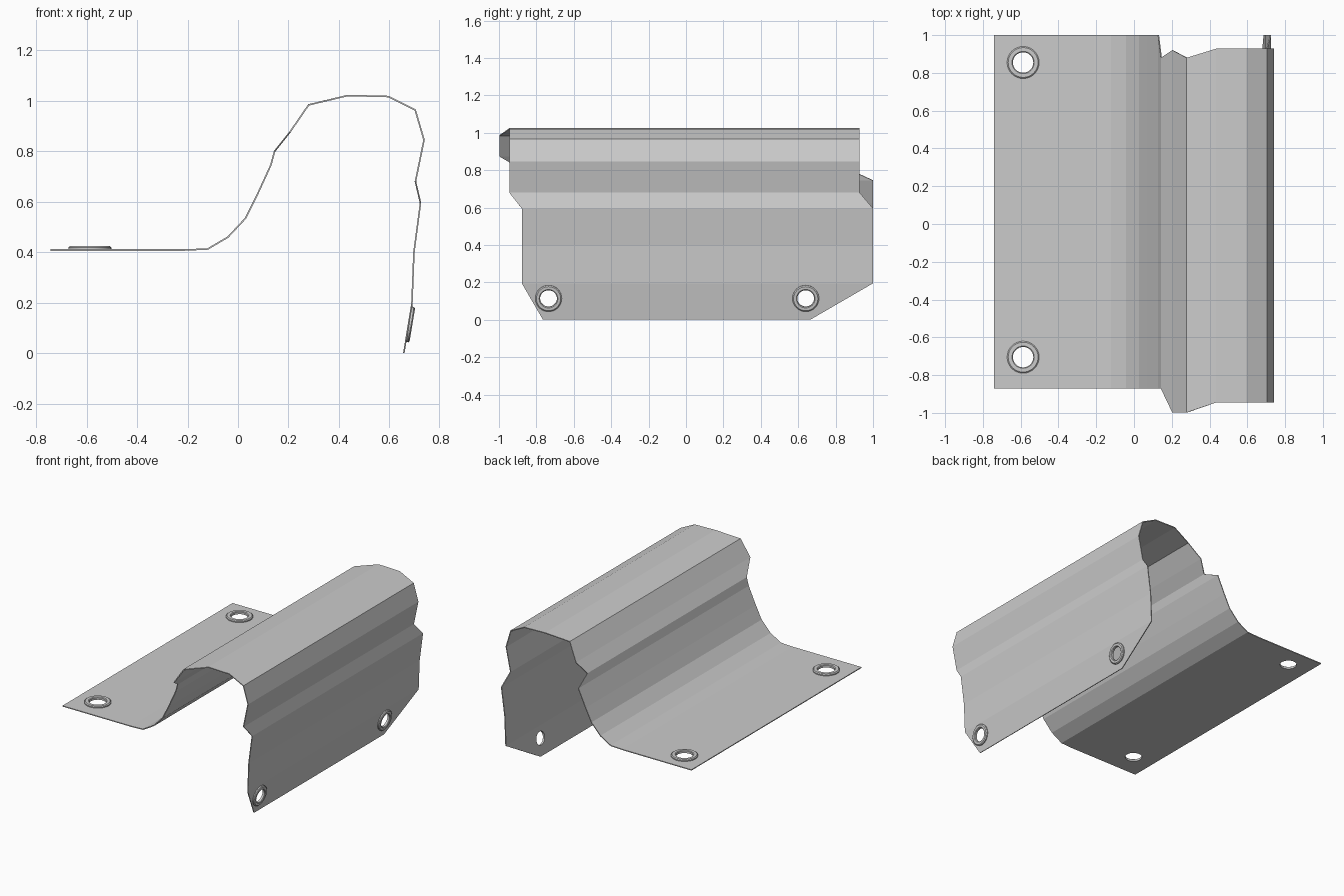
import bpy, bmesh, math
from mathutils import Vector

if "Cube" in bpy.data.objects:
    bpy.data.objects.remove(bpy.data.objects["Cube"])

# sheet profile: x, z, front edge y, back edge y
PROFILE = [
    (-.742, .409, -.872, 1), (-.21, .409, -.872, 1), (-.12, .413, -.872, 1),
    (-.04, .46, -.872, 1), (.03, .535, -.872, 1), (.075, .625, -.872, 1),
    (.13, .745, -.872, 1), (.145, .80, -.872, .88), (.205, .875, -.998, .92),
    (.28, .984, -.998, .88), (.435, 1.021, -.945, .928), (.595, 1.017, -.945, .928),
    (.702, .964, -.945, .928), (.737, .845, -.945, .928), (.703, .68, -.945, .928),
    (.723, .595, -.878, 1), (.697, .40, -.878, 1), (.689, .195, -.878, 1),
    (.657, .001, -.765, .665)]


def new_object(name, bm):
    mesh = bpy.data.meshes.new(name)
    bmesh.ops.recalc_face_normals(bm, faces=bm.faces)
    bm.to_mesh(mesh)
    bm.free()
    ob = bpy.data.objects.new(name, mesh)
    bpy.context.collection.objects.link(ob)
    return ob


def lathe(name, section, center, axis, segments=32):
    """Revolve a closed (radius, height) section about an axis."""
    bm = bmesh.new()
    rot = Vector(axis).to_track_quat('Z', 'Y')
    rings = []
    for i in range(segments):
        a = 2 * math.pi * i / segments
        rings.append([bm.verts.new(Vector(center) + rot @ Vector(
            (r * math.cos(a), r * math.sin(a), h))) for r, h in section])
    n = len(section)
    for i in range(segments):
        p, q = rings[i], rings[(i + 1) % segments]
        for j in range(n):
            k = (j + 1) % n
            bm.faces.new((p[j], q[j], q[k], p[k]))
    return new_object(name, bm)


def activate(ob):
    bpy.ops.object.select_all(action='DESELECT')
    ob.select_set(True)
    bpy.context.view_layer.objects.active = ob


# bent sheet
bm = bmesh.new()
rows = [(bm.verts.new((x, a, z)), bm.verts.new((x, b, z))) for x, z, a, b in PROFILE]
for p, q in zip(rows, rows[1:]):
    bm.faces.new((p[0], p[1], q[1], q[0]))
sheet = new_object("bent_sheet", bm)
solid = sheet.modifiers.new("thickness", 'SOLIDIFY')
solid.thickness = .006
solid.offset = 0
solid.use_even_offset = True

# mounting holes with raised rims: centre, axis, inner and outer radius
wall = Vector((.194, 0, -.032)).normalized()
holes = [("flange", (-.587, .855, .409), (0, 0, 1), .054, .085),
         ("flange", (-.587, -.705, .409), (0, 0, 1), .054, .085),
         ("wall", (.676, -.735, .115), wall, .045, .071),
         ("wall", (.676, .64, .115), wall, .045, .071)]
for part, c, axis, r, R in holes:
    bm = bmesh.new()
    bmesh.ops.create_cone(bm, cap_ends=True, segments=32, radius1=r, radius2=r, depth=.08)
    bm.transform(Vector(axis).to_track_quat('Z', 'Y').to_matrix().to_4x4())
    bmesh.ops.translate(bm, verts=bm.verts, vec=c)
    cutter = new_object("hole_cutter", bm)
    cutter.hide_render = True
    activate(sheet)
    cut = sheet.modifiers.new("hole", 'BOOLEAN')
    cut.operation = 'DIFFERENCE'
    cut.solver = 'EXACT'
    cut.object = cutter
    if solid is not None:
        bpy.ops.object.modifier_apply(modifier="thickness")
        solid = None
    bpy.ops.object.modifier_apply(modifier=cut.name)
    bpy.data.objects.remove(cutter)

    rim = lathe(part + "_hole_rim", [(r, -.003), (r, .011), (r + .005, .015),
                (R - .006, .015), (R, .010), (R, -.003)], c, axis)
    activate(rim)
    bpy.ops.object.shade_smooth_by_angle()
